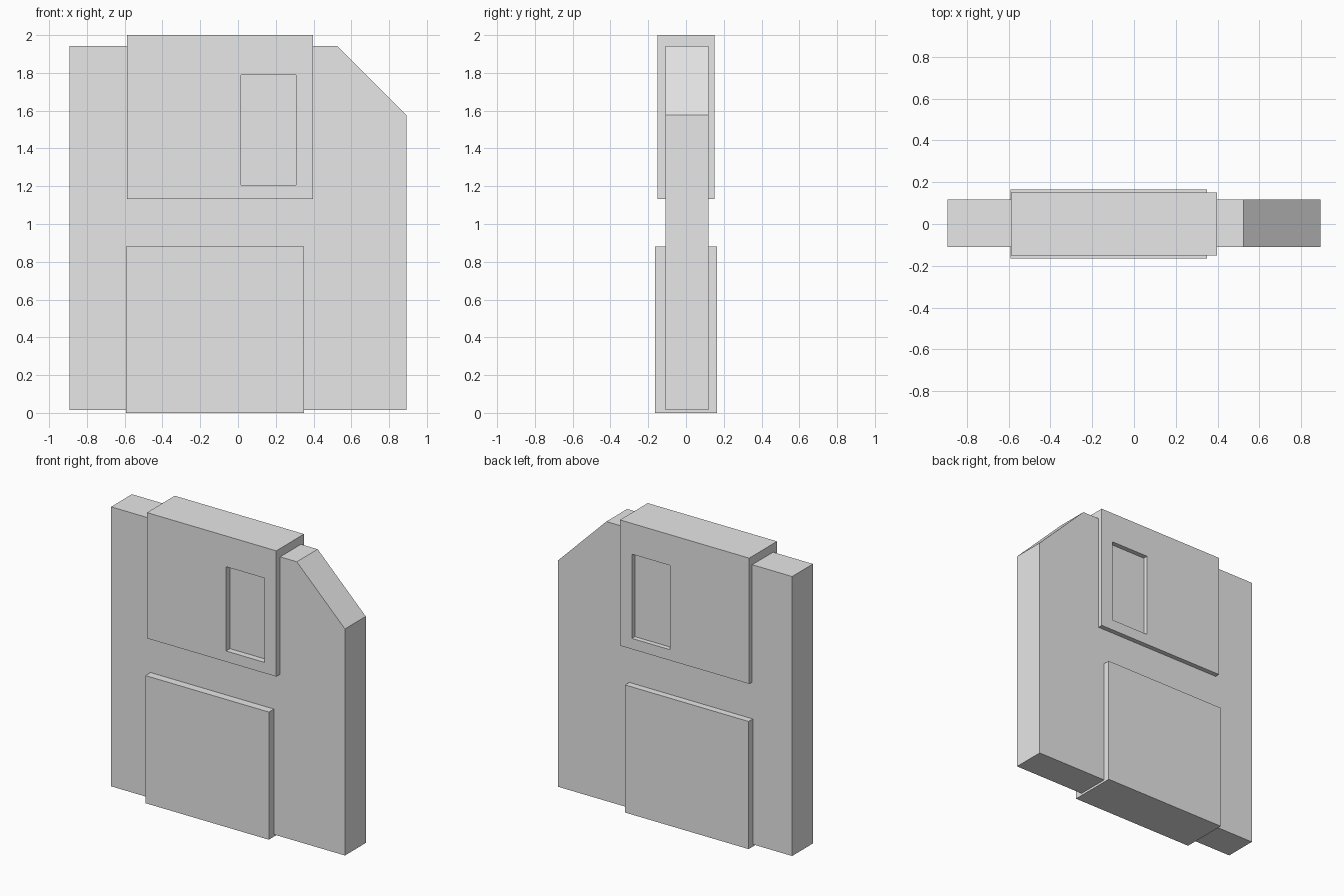
import bpy
import bmesh

default = bpy.data.objects.get("Cube")
if default:
    bpy.data.objects.remove(default, do_unlink=True)

grey = bpy.data.materials.new("light_grey")
grey.use_nodes = True
grey.diffuse_color = (0.8, 0.8, 0.8, 1)
grey.node_tree.nodes["Principled BSDF"].inputs["Base Color"].default_value = (0.8, 0.8, 0.8, 1)


def slab(name, outline, front, back):
    """Extrude an x-z outline from y = front to y = back."""
    bm = bmesh.new()
    face = bm.faces.new([bm.verts.new((x, front, z)) for x, z in outline])
    extruded = bmesh.ops.extrude_face_region(bm, geom=[face])["geom"]
    verts = [v for v in extruded if isinstance(v, bmesh.types.BMVert)]
    bmesh.ops.translate(bm, verts=verts, vec=(0, back - front, 0))
    bmesh.ops.recalc_face_normals(bm, faces=bm.faces)
    mesh = bpy.data.meshes.new(name)
    bm.to_mesh(mesh)
    bm.free()
    mesh.materials.append(grey)
    obj = bpy.data.objects.new(name, mesh)
    bpy.context.collection.objects.link(obj)
    return obj


def rectangle(left, right, bottom, top):
    return [(left, bottom), (right, bottom), (right, top), (left, top)]


# Disk case with one clipped top corner
slab("disk_case", [(-0.892, 0.015), (0.892, 0.015), (0.892, 1.577),
                   (0.525, 1.942), (-0.892, 1.942)], -0.109, 0.118)

# Label wrapped around the bottom edge
slab("label", rectangle(-0.592, 0.35, 0, 0.88), -0.164, 0.164)

# Sliding shutter wrapped over the top edge, with a window on both sides
shutter = slab("shutter", rectangle(-0.588, 0.398, 1.133, 2), -0.152, 0.151)
cutter = slab("window_cutter", rectangle(0.016, 0.307, 1.207, 1.788), -0.3, 0.3)
cutter.hide_render = True
cut = shutter.modifiers.new("window", "BOOLEAN")
cut.operation = "DIFFERENCE"
cut.solver = "EXACT"
cut.object = cutter

# Bake the window into the shutter and discard the cutter
bpy.context.view_layer.update()
evaluated = shutter.evaluated_get(bpy.context.evaluated_depsgraph_get())
baked = bpy.data.meshes.new_from_object(evaluated)
shutter.modifiers.clear()
shutter.data = baked
bpy.data.objects.remove(cutter, do_unlink=True)
